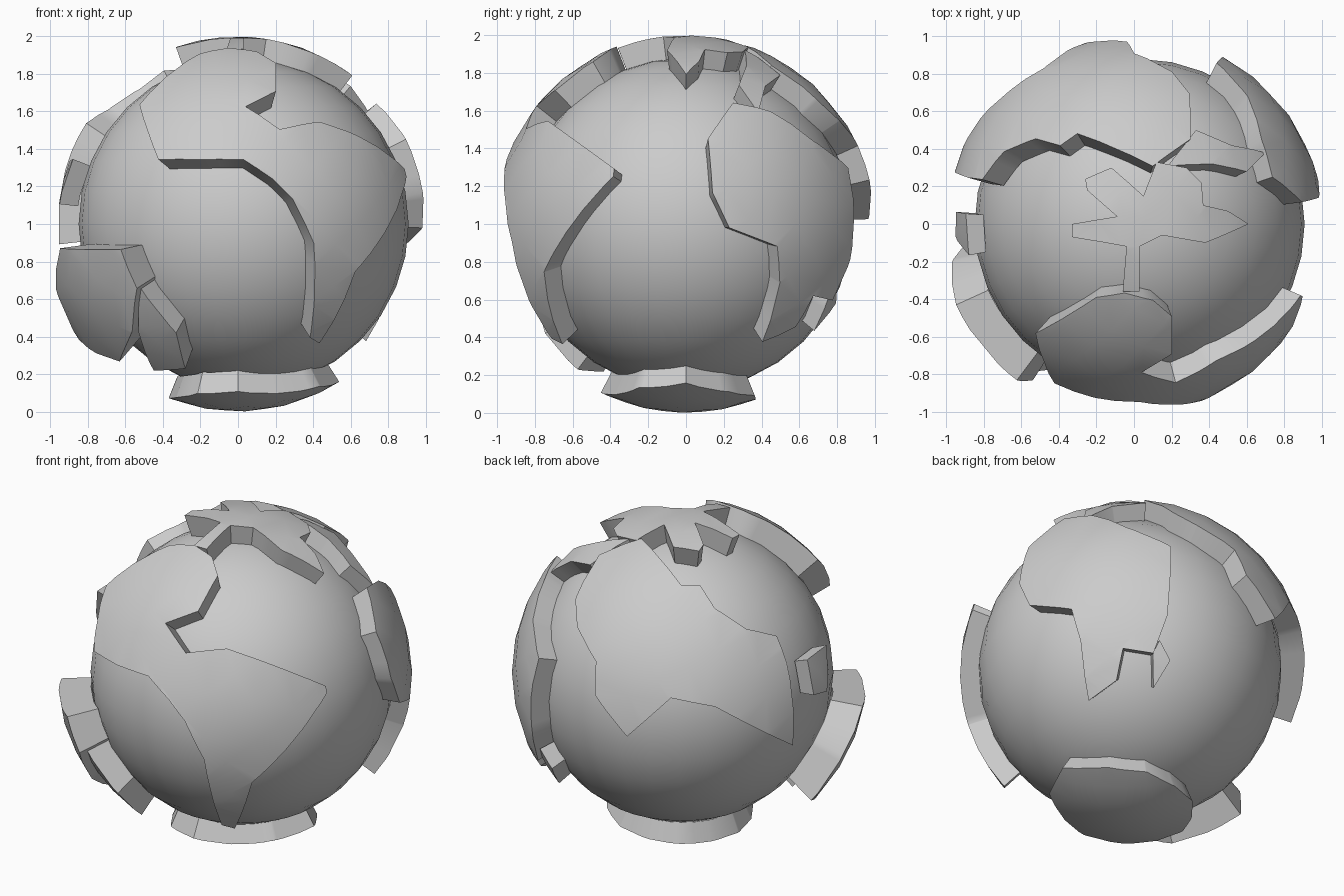
import bpy, bmesh, math
from mathutils import Vector

if "Cube" in bpy.data.objects:
    bpy.data.objects.remove(bpy.data.objects["Cube"])

CENTRE = Vector((0, 0, 1))


def view_axes(azimuth, elevation):
    """Right, up and toward-viewer axes; azimuth 0 = front (-y), 90 = right (+x)."""
    a, e = math.radians(azimuth), math.radians(elevation)
    h = Vector((math.sin(a), -math.cos(a), 0))
    z = Vector((0, 0, 1))
    return (Vector((math.cos(a), math.sin(a), 0)),
            z * math.cos(e) - h * math.sin(e),
            h * math.cos(e) + z * math.sin(e))


FRONT = view_axes(0, 0)
TOP = view_axes(0, 90)
BELOW = view_axes(0, -90)
BACK_LEFT = view_axes(211, 28)
BACK_RIGHT = view_axes(138, -28)


def on_globe(points, view, radius):
    """Lift a flat outline, drawn as seen in a view, onto the sphere."""
    r, u, d = view
    return [r * x + u * y + d * math.sqrt(max(radius ** 2 - x * x - y * y, 0.0))
            for x, y in points]


def land(name, dirs, radius=0.98, inner=0.86, step=0.2):
    """Raised curved slab with side walls running down into the ocean."""
    dirs = [p.normalized() for p in dirs]
    c = sum(dirs, Vector()).normalized()
    t = c.orthogonal().normalized()
    b = c.cross(t)
    bm = bmesh.new()
    face = bm.faces.new([bm.verts.new(p / max(p.dot(c), 0.1)) for p in dirs])
    face.normal_update()
    if face.normal.dot(c) < 0:
        face.normal_flip()
    # cut into patches so the slab can follow the sphere
    for axis in (t, b):
        for i in range(-6, 7):
            k = math.tan(i * step)
            bmesh.ops.bisect_plane(bm, geom=bm.verts[:] + bm.edges[:] + bm.faces[:],
                                   plane_co=c + axis * k, plane_no=axis, dist=1e-5)
    bmesh.ops.triangulate(bm, faces=bm.faces[:])
    for v in bm.verts:
        v.co = v.co.normalized() * radius
    # side walls
    top = bm.faces[:]
    rim = [e for e in bm.edges if e.is_boundary]
    new = bmesh.ops.extrude_edge_only(bm, edges=rim)["geom"]
    for v in new:
        if isinstance(v, bmesh.types.BMVert):
            v.co = v.co.normalized() * inner
    bmesh.ops.recalc_face_normals(bm, faces=bm.faces[:])
    if sum(f.normal.dot(f.calc_center_median()) for f in top) < 0:
        bmesh.ops.reverse_faces(bm, faces=bm.faces[:])
    me = bpy.data.meshes.new(name)
    bm.to_mesh(me)
    bm.free()
    ob = bpy.data.objects.new(name, me)
    ob.location = CENTRE
    bpy.context.collection.objects.link(ob)
    smooth(ob)


def smooth(ob):
    bpy.ops.object.select_all(action='DESELECT')
    ob.select_set(True)
    bpy.context.view_layer.objects.active = ob
    bpy.ops.object.shade_smooth_by_angle(angle=math.radians(35))


# ocean
bpy.ops.mesh.primitive_uv_sphere_add(segments=32, ring_count=16, radius=0.88,
                                     location=(0.03, 0, 1))
ocean = bpy.context.object
ocean.name = "ocean"
smooth(ocean)

# western continents, joined by a narrow neck
west = [(-.2, .9), (-.05, .93), (.1, .91), (.2, .85), (.2, .7), (.04, .62), (.22, .5),
        (.43, .54), (.88, .29), (.89, .25), (.62, -.25), (.43, -.63), (.38, -.6),
        (.4, -.1), (.29, .13), (.18, .24), (.03, .34), (-.2, .34), (-.42, .34),
        (-.52, .63)]
land("western_continents", on_globe(west, FRONT, 1.0), 1.01)

# large eastern continent
east = [(-.24, .72), (.01, .45), (.12, .45), (.21, .32), (.39, .21), (.56, .18),
        (.62, .03), (.66, -.43), (.23, -.24), (-.02, -.2), (-.27, -.42), (-.46, -.19),
        (-.46, 0), (-.58, .2), (-.6, .36), (-.48, .62)]
land("eastern_continent", on_globe(east, BACK_LEFT, 0.98), 1.0)

# southern continent on the right side
right_land = [(-.37, .86), (-.2, .87), (0, .79), (.24, .68), (.22, .28), (.14, .07),
              (-.03, .1), (-.07, -.08), (-.23, -.19), (-.27, .15), (-.32, .33),
              (-.56, .36), (-.62, .49), (-.57, .7)]
land("right_continent", on_globe(right_land, BACK_RIGHT, 0.98), 1.01)

# island continent at lower left
island = [(-.83, -.05, .4), (-.97, -.2, .65), (-.88, -.4, .88), (-.6, -.8, .87),
          (-.55, -.85, .65), (-.57, -.68, .42), (-.62, -.4, .28)]
land("island_continent", [Vector(p) - CENTRE for p in island], 1.05)

# smaller islands
land("south_island", on_globe([(-.52, -.34), (-.33, -.58), (-.28, -.77), (-.45, -.78),
                               (-.53, -.58)], FRONT, 1.0), 1.0)
land("left_island", on_globe([(.74, .06), (.84, .16), (.85, -.11), (.78, -.14)],
                             BACK_LEFT, 0.96), 0.96)
land("right_island", on_globe([(.18, .15), (.24, .03), (.14, -.13), (.14, .07)],
                              BACK_RIGHT, 0.98), 0.98)
land("north_island", on_globe([(.18, .31), (.33, .5), (.52, .42), (.7, .38), (.6, .28),
                               (.42, .32)], TOP, 0.99), 0.99)

# star-shaped north ice
north = [(-.33, 0), (-.33, -.07), (-.15, -.1), (-.04, -.12), (-.06, -.36), (.03, -.36),
         (.03, -.12), (.15, -.06), (.38, -.1), (.61, 0), (.5, .07), (.37, .1),
         (.36, .22), (.28, .3), (.12, .33), (.05, .15), (-.12, .3), (-.26, .24),
         (-.25, .18), (-.09, .04)]
land("north_ice", on_globe(north, TOP, 1.0), 1.0)

# rounded south ice
radii = [.54, .46, .42, .37, .36, .34, .37, .38, .43, .45, .43, .5]
south = [(r * math.cos(i * math.pi / 6), -r * math.sin(i * math.pi / 6))
         for i, r in enumerate(radii)]
land("south_ice", on_globe(south, BELOW, 1.0), 1.0, inner=0.875, step=0.15)
